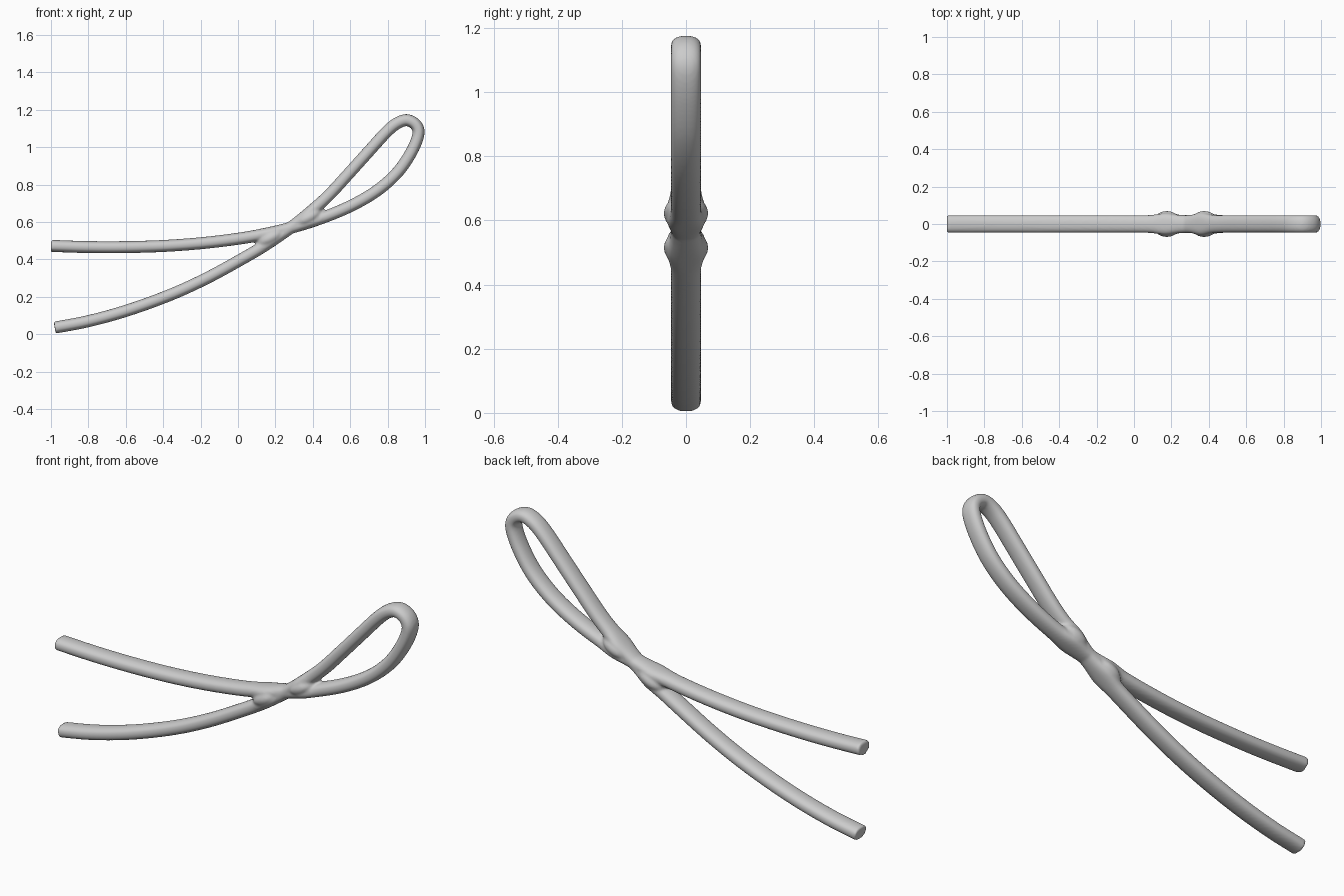
import bpy, bmesh, math
from mathutils import Vector, Matrix

if "Cube" in bpy.data.objects:
    bpy.data.objects.remove(bpy.data.objects["Cube"])

# Centreline of the single looping band in the XZ plane
PATH = [(-1.0, .472), (-.82, .466), (-.63, .465), (-.41, .471), (-.2, .486), (0, .51), (.14, .535),
        (.28, .568), (.44, .618), (.6, .684), (.74, .765), (.85, .862), (.925, .97),
        (.964, 1.065), (.953, 1.117), (.905, 1.144), (.85, 1.127), (.79, 1.077),
        (.69, .967), (.58, .845), (.48, .737), (.38, .648), (.28, .568), (.14, .472), (0, .39),
        (-.15, .308), (-.31, .232), (-.48, .165), (-.65, .109), (-.82, .065), (-.98, .035)]
HALF_Y, HALF_T = .047, .032
SIDES, STEPS = 28, 10
BULGES = [(.175, .515), (.375, .622)]


def smooth_path(pts, steps):
    p = [Vector((x, 0, z)) for x, z in pts]
    p = [2 * p[0] - p[1]] + p + [2 * p[-1] - p[-2]]
    out = []
    for i in range(1, len(p) - 2):
        a, b, c, d = p[i - 1:i + 3]
        for k in range(steps):
            t = k / steps
            out.append(.5 * (2 * b + (c - a) * t + (2 * a - 5 * b + 4 * c - d) * t * t
                             + (3 * b - a - 3 * c + d) * t ** 3))
    return out + [p[-2]]


def rounded(v, e=.85):
    return math.copysign(abs(v) ** e, v)


# Sweep a rounded oval along the path
bm = bmesh.new()
centre = smooth_path(PATH, STEPS)
rings = []
for i, c in enumerate(centre):
    tan = (centre[min(i + 1, len(centre) - 1)] - centre[max(i - 1, 0)]).normalized()
    normal = Vector((-tan.z, 0, tan.x))
    swell = sum(math.exp(-((c - Vector((x, 0, z))).length / .055) ** 2) for x, z in BULGES)
    ring = []
    for k in range(SIDES):
        a = math.tau * k / SIDES
        ring.append(bm.verts.new(c + normal * HALF_T * rounded(math.cos(a))
                                 + Vector((0, HALF_Y * (1 + .3 * swell) * rounded(math.sin(a)), 0))))
    rings.append(ring)
for r0, r1 in zip(rings, rings[1:]):
    for k in range(SIDES):
        n = (k + 1) % SIDES
        bm.faces.new((r0[k], r0[n], r1[n], r1[k]))
bm.faces.new(rings[0][::-1])
bm.faces.new(rings[-1])

# Swollen webs on both sides of the crossing
for x, z in BULGES:
    m = (Matrix.Translation((x, 0, z)) @ Matrix.Rotation(-math.radians(28), 4, 'Y')
         @ Matrix.Diagonal((.085, .07, .042, 1)))
    bmesh.ops.create_uvsphere(bm, u_segments=28, v_segments=18, radius=1, matrix=m)
bmesh.ops.recalc_face_normals(bm, faces=bm.faces)

mesh = bpy.data.meshes.new("ribbon_loop")
bm.to_mesh(mesh)
bm.free()
ribbon = bpy.data.objects.new("ribbon_loop", mesh)
bpy.context.collection.objects.link(ribbon)
bpy.context.view_layer.objects.active = ribbon
ribbon.select_set(True)

# Fuse the crossing strands and soften the joins
fuse = ribbon.modifiers.new("fuse", 'REMESH')
fuse.mode = 'VOXEL'
fuse.voxel_size = .007
soften = ribbon.modifiers.new("soften", 'SMOOTH')
soften.factor = .5
soften.iterations = 4
for name in ("fuse", "soften"):
    bpy.ops.object.modifier_apply(modifier=name)
bpy.ops.object.shade_smooth_by_angle(angle=math.radians(50))
